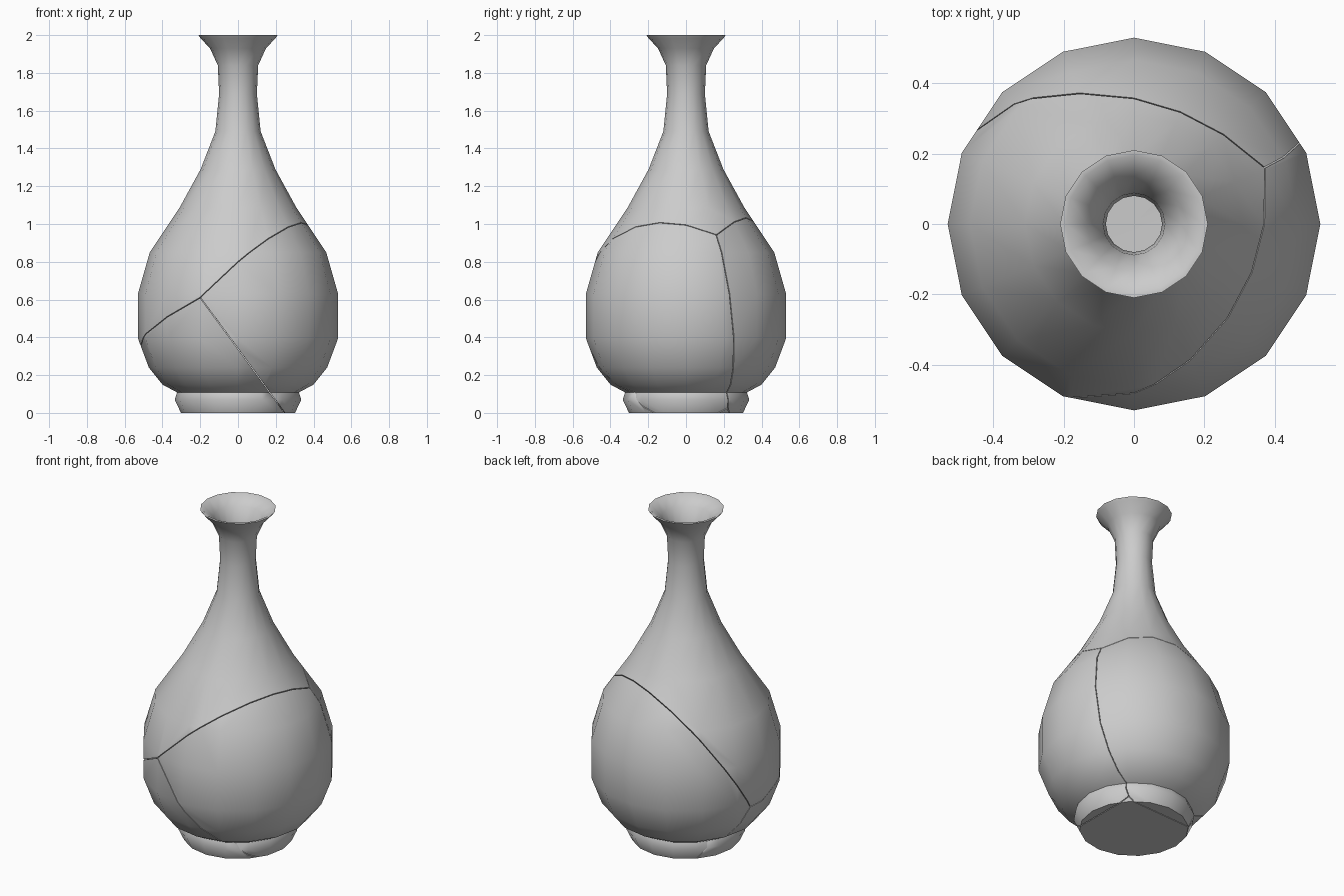
import bpy, bmesh, math
from mathutils import Vector

if "Cube" in bpy.data.objects:
    bpy.data.objects.remove(bpy.data.objects["Cube"])

SIDES = 16
GAP = 0.002

# Wall profile (radius, height): underside, outer wall, lip, inner wall, floor
PROFILE = [
    (0, 0), (.302, 0), (.335, .07), (.322, .108), (.40, .15), (.472, .24),
    (.53, .395), (.53, .63), (.467, .85), (.31, 1.085), (.198, 1.29),
    (.12, 1.49), (.10, 1.69), (.107, 1.84), (.148, 1.93), (.20, 1.985),
    (.21, 2.0), (.195, 2.0), (.135, 1.95), (.088, 1.85), (.08, 1.69),
    (.10, 1.485), (.177, 1.28), (.29, 1.075), (.446, .84), (.508, .625),
    (.508, .40), (.453, .255), (.385, .172), (.298, .115), (.29, .05), (0, .04),
]

# Cracks: planes fan out from one inner point through four surface junctions
CENTRE = Vector((-.125, .05, .50))
JUNCTIONS = [Vector(p) for p in (
    (-.20, -.49, .61), (.37, .16, .94), (-.495, .085, .34), (.22, .22, .03))]
SHARDS = ["back_shard", "base_shard", "right_shard", "neck_shard"]


def lathe():
    bm = bmesh.new()
    verts = [bm.verts.new((r, 0, z)) for r, z in PROFILE]
    edges = [bm.edges.new(pair) for pair in zip(verts, verts[1:])]
    bmesh.ops.spin(bm, geom=verts + edges, cent=(0, 0, 0), axis=(0, 0, 1),
                   angle=math.tau, steps=SIDES, use_duplicate=False)
    bmesh.ops.remove_doubles(bm, verts=bm.verts, dist=1e-4)
    bmesh.ops.dissolve_degenerate(bm, edges=bm.edges, dist=1e-5)
    bmesh.ops.recalc_face_normals(bm, faces=bm.faces)
    return bm


def cut(bm, point, normal):
    geom = bm.verts[:] + bm.edges[:] + bm.faces[:]
    res = bmesh.ops.bisect_plane(bm, geom=geom, dist=1e-5, plane_co=point,
                                 plane_no=normal, clear_outer=True)
    rim = [e for e in res["geom_cut"]
           if isinstance(e, bmesh.types.BMEdge) and e.is_boundary]
    if rim:
        bmesh.ops.triangle_fill(bm, edges=rim, use_beauty=True, normal=normal)


# Each shard is the whole vase cut by its three crack planes
for k, name in enumerate(SHARDS):
    bm = lathe()
    for m in range(4):
        if m == k:
            continue
        a, b = [JUNCTIONS[i] - CENTRE for i in range(4) if i not in (k, m)]
        n = a.cross(b).normalized()
        if n.dot(JUNCTIONS[m] - CENTRE) > 0:
            n = -n
        cut(bm, CENTRE - n * GAP, n)
    bmesh.ops.recalc_face_normals(bm, faces=bm.faces)
    mesh = bpy.data.meshes.new(name)
    bm.to_mesh(mesh)
    bm.free()
    obj = bpy.data.objects.new(name, mesh)
    bpy.context.collection.objects.link(obj)
    bpy.ops.object.select_all(action='DESELECT')
    obj.select_set(True)
    bpy.context.view_layer.objects.active = obj
    bpy.ops.object.shade_smooth_by_angle(angle=math.radians(55))
